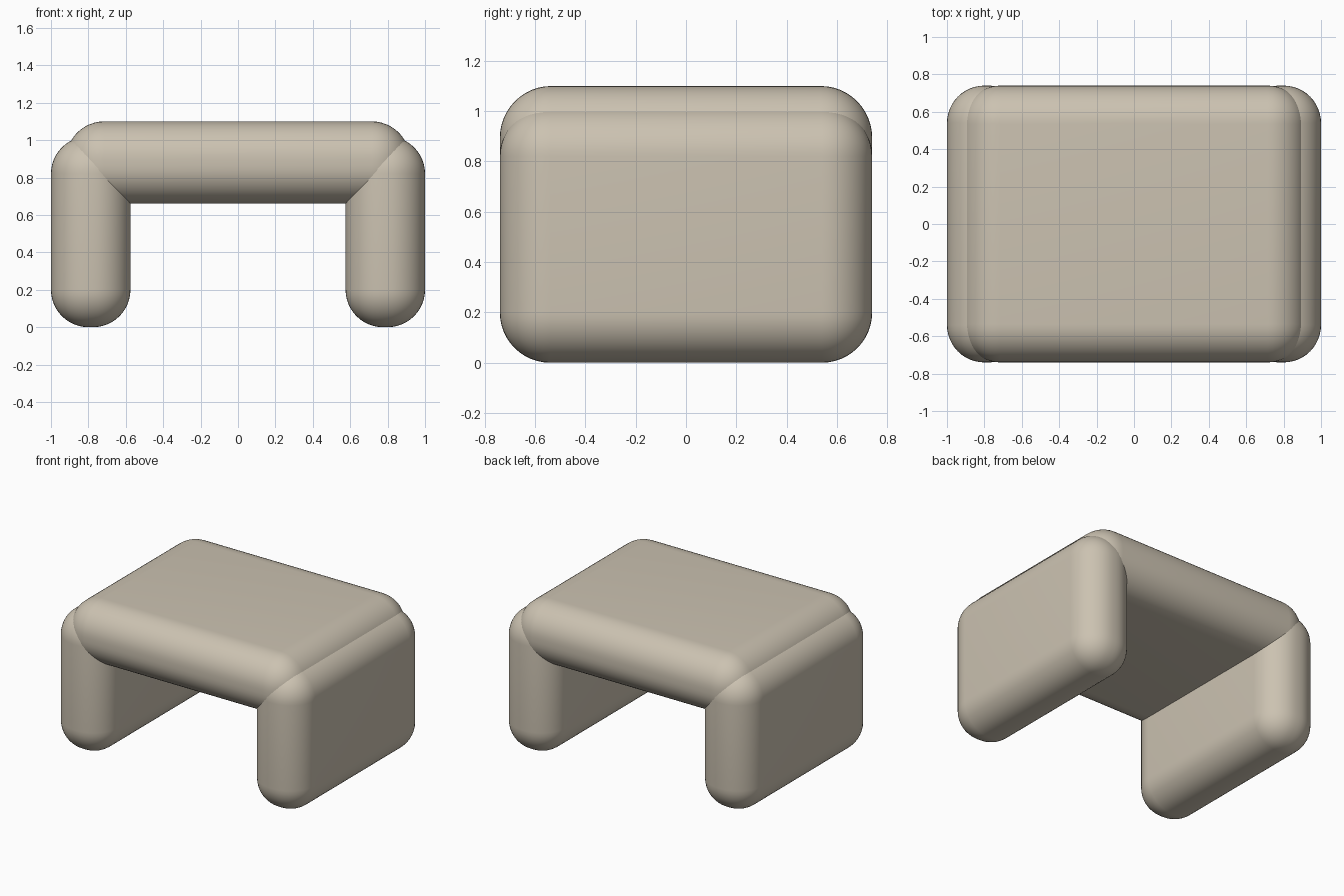
import bpy
import math

cube = bpy.data.objects.get("Cube")
if cube:
    bpy.data.objects.remove(cube, do_unlink=True)

# Single warm beige colour
BEIGE = (0.60, 0.54, 0.44, 1.0)
mat = bpy.data.materials.new("warm beige")
mat.use_nodes = True
mat.diffuse_color = BEIGE
bsdf = next(n for n in mat.node_tree.nodes if n.type == 'BSDF_PRINCIPLED')
bsdf.inputs["Base Color"].default_value = BEIGE


def cushion(name, low, high, radius):
    """Box between two corners with fully rounded edges."""
    centre = [(a + b) / 2 for a, b in zip(low, high)]
    bpy.ops.mesh.primitive_cube_add(size=1, location=centre)
    ob = bpy.context.object
    ob.name = name
    ob.scale = [b - a for a, b in zip(low, high)]
    bpy.ops.object.transform_apply(location=False, rotation=False, scale=True)
    ob.data.materials.append(mat)
    mod = ob.modifiers.new("round", 'BEVEL')
    mod.width = radius
    mod.segments = 12
    mod.limit_method = 'NONE'
    bpy.ops.object.modifier_apply(modifier=mod.name)
    bpy.ops.object.shade_smooth_by_angle(angle=math.radians(40))
    return ob


DEPTH = 0.74

# Top slab
cushion("top_slab", (-0.92, -DEPTH, 0.66), (0.92, DEPTH, 1.10), 0.205)

# Side panels, standing on the ground and running into the slab
for side, name in ((1, "left_side_panel"), (-1, "right_side_panel")):
    inner, outer = sorted((side * 0.575, side * 1.0))
    cushion(name, (inner, -DEPTH, 0), (outer, DEPTH, 1.02), 0.2)
